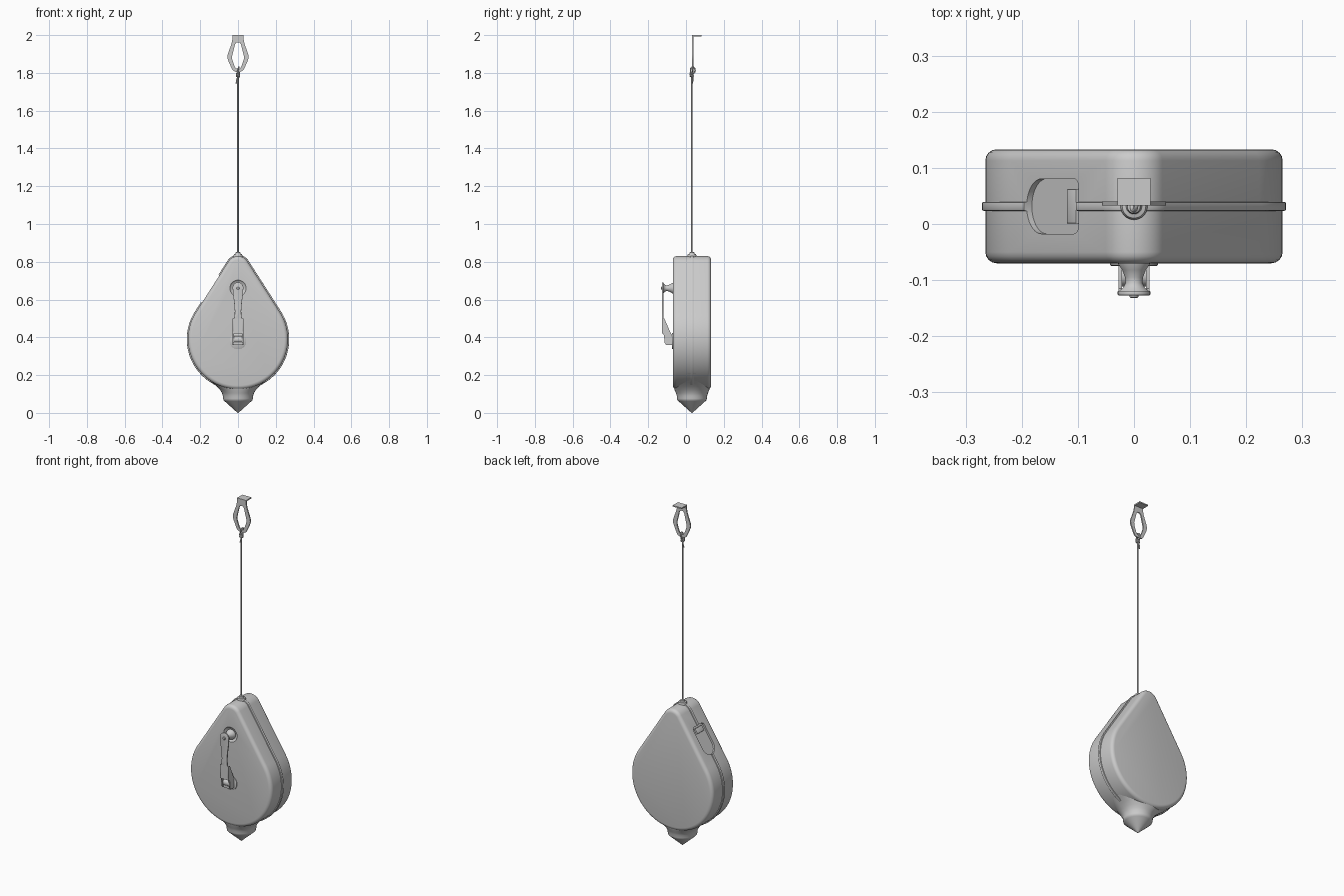
import bpy, bmesh, math
from math import sin, cos, pi
from mathutils import Matrix, Vector

if "Cube" in bpy.data.objects:
    bpy.data.objects.remove(bpy.data.objects["Cube"])

YC = 0.0315                      # mid-plane of the case
FRONT = Matrix(((1, 0, 0, 0), (0, 0, 1, 0), (0, 1, 0, 0), (0, 0, 0, 1)))   # u=x v=z w=y
SIDE = Matrix(((0, 0, 1, 0), (1, 0, 0, 0), (0, 1, 0, 0), (0, 0, 0, 1)))    # u=y v=z w=x


def finish(name, bm, angle=35):
    bmesh.ops.recalc_face_normals(bm, faces=bm.faces[:])
    me = bpy.data.meshes.new(name)
    bm.to_mesh(me)
    bm.free()
    ob = bpy.data.objects.new(name, me)
    bpy.context.collection.objects.link(ob)
    smooth(ob, angle)
    return ob


def smooth(ob, angle=35):
    ob.data.shade_smooth()
    ob.data.set_sharp_from_angle(angle=math.radians(angle))


def prism(name, pts, w0, w1, mat=FRONT, bevel=0, segs=4):
    bm = bmesh.new()
    lo, hi = [[bm.verts.new(mat @ Vector((u, v, w))) for u, v in pts] for w in (w0, w1)]
    n = len(pts)
    caps = [bm.faces.new(lo), bm.faces.new(hi)]
    for i in range(n):
        bm.faces.new((lo[i], lo[(i + 1) % n], hi[(i + 1) % n], hi[i]))
    if bevel:
        bmesh.ops.recalc_face_normals(bm, faces=bm.faces[:])
        edges = [e for f in caps for e in f.edges]
        bmesh.ops.bevel(bm, geom=edges, offset=bevel, segments=segs, profile=0.5, affect='EDGES')
    return finish(name, bm)


def loft(name, rings, angle=35):
    bm = bmesh.new()
    vs = [[bm.verts.new(p) for p in r] for r in rings]
    n = len(vs[0])
    for a, b in zip(vs, vs[1:]):
        for i in range(n):
            bm.faces.new((a[i], a[(i + 1) % n], b[(i + 1) % n], b[i]))
    bm.faces.new(vs[0])
    bm.faces.new(vs[-1])
    return finish(name, bm, angle)


def lathe(name, prof, origin, axis='Z', n=32):
    """Profile of (radius, distance along axis)."""
    o = Vector(origin)
    def pt(r, h, a):
        c, s = r * cos(a), r * sin(a)
        return o + Vector({'Z': (c, s, h), 'Y': (c, h, s), 'X': (h, c, s)}[axis])
    return loft(name, [[pt(r, h, 2 * pi * i / n) for i in range(n)] for r, h in prof])


def cut(ob, cutter):
    m = ob.modifiers.new("cut", 'BOOLEAN')
    m.operation, m.solver, m.object = 'DIFFERENCE', 'EXACT', cutter
    bpy.context.view_layer.objects.active = ob
    bpy.ops.object.modifier_apply(modifier=m.name)
    smooth(ob)


def tube(name, pts, r):
    cu = bpy.data.curves.new(name, 'CURVE')
    cu.dimensions, cu.bevel_depth, cu.bevel_resolution = '3D', r, 2
    cu.use_fill_caps = True
    s = cu.splines.new('POLY')
    s.points.add(len(pts) - 1)
    for p, c in zip(s.points, pts):
        p.co = (*c, 1)
    ob = bpy.data.objects.new(name, cu)
    bpy.context.collection.objects.link(ob)


def arc(cx, cy, r, a0, a1, n):
    return [(cx + r * cos(a0 + (a1 - a0) * i / n), cy + r * sin(a0 + (a1 - a0) * i / n))
            for i in range(n + 1)]


def mirrored(half):
    return half + [(-x, z) for x, z in reversed(half)]


# teardrop outline: big circle and small nose joined by tangents
R, ZB, r, ZT = 0.265, 0.39, 0.06, 0.77
TH = math.asin((R - r) / (ZT - ZB))


def teardrop(off):
    return (arc(0, ZT, r + off, TH, pi - TH, 20) +
            arc(0, ZB, R + off, pi - TH, 2 * pi + TH, 72))


# case and centre seam
case = prism("case", teardrop(0), -0.07, 0.133, bevel=0.02)
seam = prism("case_seam", teardrop(0.006), YC - 0.008, YC + 0.008, bevel=0.003, segs=2)

# filling door recess on the left slope (u=up the slope, v=y, w=outward)
up, out = Vector((sin(TH), 0, cos(TH))), Vector((-cos(TH), 0, sin(TH)))
base = Vector((-R * cos(TH), YC, ZB + R * sin(TH))) + up * 0.145
DOOR = Matrix.Translation(base) @ Matrix((up, (0, 1, 0), out)).transposed().to_4x4()
slot = (arc(-0.037, 0, 0.049, pi / 2, 3 * pi / 2, 20) +
        arc(0.07, -0.033, 0.016, -pi / 2, 0, 5) + arc(0.07, 0.033, 0.016, 0, pi / 2, 5))
door_cut = prism("door_cutter", slot, -0.011, 0.05, DOOR)
cut(case, door_cut)
door_cut2 = prism("seam_cutter", slot, -0.2, 0.05, DOOR)
cut(seam, door_cut2)
prism("door_grip", [(0.045, -0.031), (0.076, -0.031), (0.076, 0.031), (0.045, 0.031)],
      -0.014, 0.0, DOOR, bevel=0.003, segs=2)

# dimple under the crank knob
dimple = lathe("dimple_cutter", [(0.05, -0.02), (0.043, 0), (0.037, 0.007), (0.02, 0.012)],
               (0, -0.07, 0.66), 'Y', 40)
cut(case, dimple)
for o in (door_cut, door_cut2, dimple):
    bpy.data.objects.remove(o)

# pointed tip flaring into the case: (z, half x, half y, squareness)
sections = [(0.0, 0.002, 0.002, 2), (0.062, 0.071, 0.071, 2), (0.068, 0.077, 0.077, 2),
            (0.076, 0.079, 0.079, 2), (0.090, 0.080, 0.080, 2), (0.105, 0.085, 0.085, 2.1),
            (0.122, 0.095, 0.092, 2.3), (0.14, 0.112, 0.097, 2.6), (0.16, 0.135, 0.098, 3),
            (0.185, 0.168, 0.096, 3.5), (0.21, 0.195, 0.09, 4)]


def ring(z, a, b, e, n=48):
    pts = []
    for i in range(n):
        c, s = cos(2 * pi * i / n), sin(2 * pi * i / n)
        pts.append((a * math.copysign(abs(c) ** (2 / e), c),
                    YC + b * math.copysign(abs(s) ** (2 / e), s), z))
    return pts


loft("plumb_tip", [ring(*s) for s in sections])

# crank: hub, barrel, channel-shaped hinge, arm and knob
lathe("crank_hub", [(0.043, 0.005), (0.043, -0.003), (0.04, -0.005)], (0, -0.07, 0.38), 'Y', 40)
lathe("crank_barrel", [(0.019, -0.024), (0.019, 0.024)], (0, -0.092, 0.388), 'X')
cheek = [(-0.127, 0.50), (-0.115, 0.50), (-0.08, 0.42), (-0.072, 0.41), (-0.072, 0.36),
         (-0.105, 0.36), (-0.114, 0.372), (-0.116, 0.41), (-0.127, 0.43)]
for side, x in (("left", -0.028), ("right", 0.021)):
    prism("crank_cheek_" + side, cheek, x, x + 0.007, SIDE)
prism("crank_hinge_plate", [(-0.028, 0.42), (0.028, 0.42), (0.028, 0.50), (-0.028, 0.50)],
      -0.127, -0.119)
prism("crank_foot", [(-0.023, 0.36), (0.023, 0.36), (0.023, 0.375), (-0.023, 0.375)],
      -0.105, -0.07)
arm = mirrored([(0.024, 0.49), (0.018, 0.51), (0.017, 0.54), (0.021, 0.59), (0.027, 0.63)] +
               arc(0, 0.662, 0.029, -0.4, pi / 2 - 0.15, 10))
prism("crank_arm", arm, -0.127, -0.119, bevel=0.0015, segs=2)
lathe("crank_knob", [(0.026, 0.012), (0.029, 0.004), (0.028, -0.002), (0.021, -0.012),
                     (0.016, -0.025), (0.015, -0.035), (0.019, -0.043), (0.026, -0.049)],
      (0, -0.07, 0.66), 'Y')
lathe("knob_rivet", [(0.008, 0), (0.008, -0.010), (0.006, -0.012)], (0, -0.12, 0.66), 'Y', 20)

# line outlet and line
lathe("line_outlet", [(0.024, 0.82), (0.024, 0.834), (0.021, 0.84), (0.014, 0.842),
                      (0.012, 0.85), (0.006, 0.853)], (0, YC, 0))
tube("line", [(0, 0.03, 0.84), (0, 0.03, 1.80)], 0.004)

# knot: wraps, loop through the hook, loose tail
coil = [(0.008 * cos(t * 0.5), 0.03 + 0.008 * sin(t * 0.5), 1.778 + 0.0006 * t) for t in range(40)]
tube("knot_wraps", coil, 0.004)
loop = [(0.004 * sin(a), 0.036 + 0.012 * cos(a), 1.814 + 0.017 * sin(a))
        for a in (2 * pi * i / 24 for i in range(25))]
tube("knot_loop", loop, 0.004)
tube("line_tail", [(0.004, 0.03, 1.795), (-0.003, 0.036, 1.772), (-0.007, 0.036, 1.76),
                   (-0.009, 0.033, 1.745)], 0.0035)

# end hook with diamond opening and bent tab
hook = prism("hook_plate", mirrored([(0.014, 1.806), (0.026, 1.812), (0.034, 1.825), (0.053, 1.868),
                                     (0.057, 1.885), (0.054, 1.90), (0.034, 1.955), (0.029, 1.98),
                                     (0.029, 2.0)]), 0.033, 0.040)
hole = prism("hook_cutter", mirrored([(0.010, 1.822), (0.017, 1.832), (0.030, 1.868), (0.032, 1.885),
                                      (0.016, 1.95), (0.009, 1.96)]), 0.0, 0.1)
cut(hook, hole)
bpy.data.objects.remove(hole)
prism("hook_tab", [(0.034, 1.993), (0.082, 1.993), (0.082, 2.0), (0.034, 2.0)], -0.029, 0.029, SIDE)
